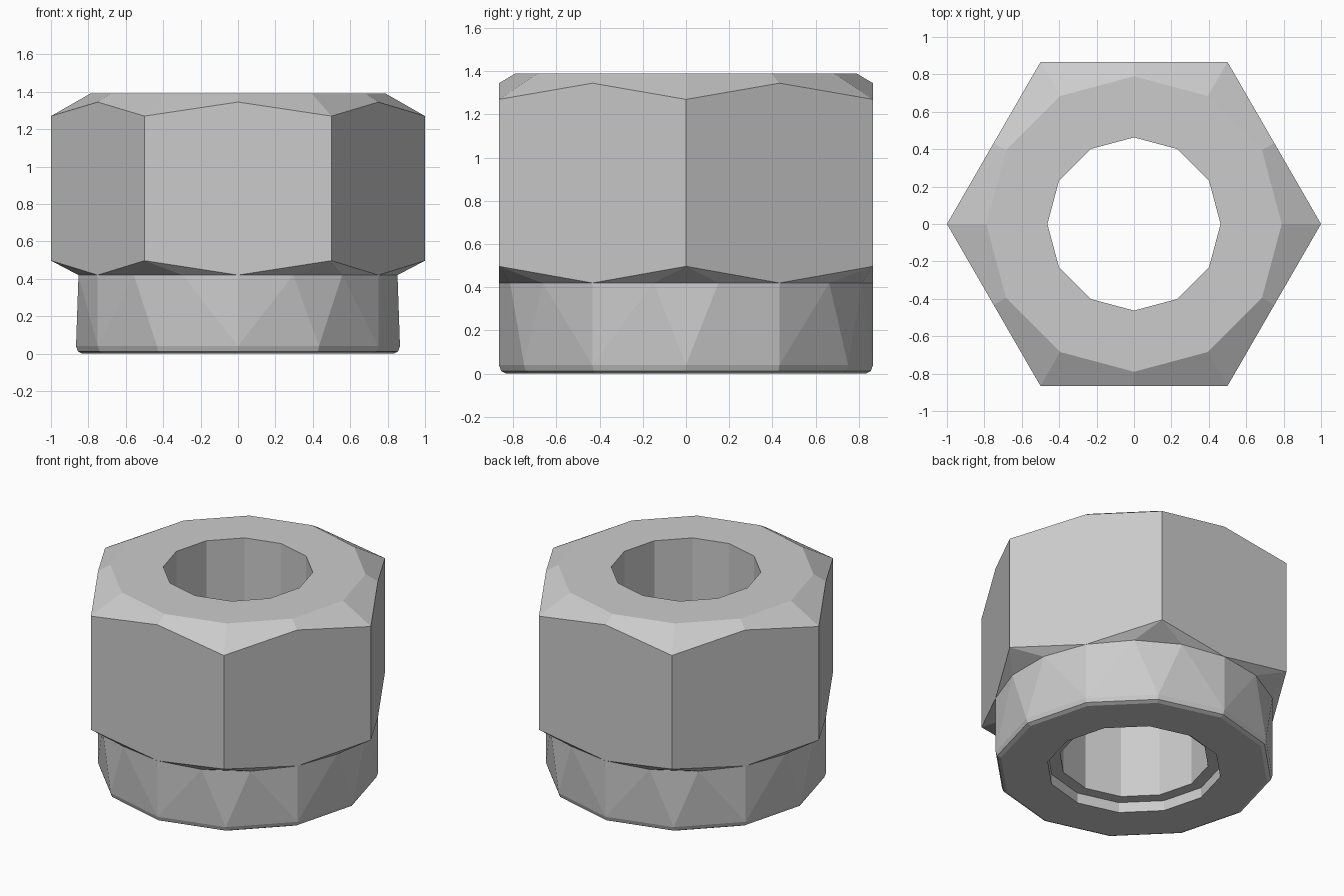
import bpy, bmesh
from math import cos, sin, radians

if "Cube" in bpy.data.objects:
    bpy.data.objects.remove(bpy.data.objects["Cube"])

bm = bmesh.new()
APOTHEM = cos(radians(30))


def ring(n, r, z, phase=0.0):
    """Ring of n vertices, first one at the phase angle in degrees."""
    angles = [radians(phase + 360 * i / n) for i in range(n)]
    return [bm.verts.new((r * cos(a), r * sin(a), z)) for a in angles]


def bridge(a, b):
    """Strip of quads between two rings of equal count."""
    n = len(a)
    for i in range(n):
        j = (i + 1) % n
        bm.faces.new((a[i], a[j], b[j], b[i]))


# Hex body: corner points and edge midpoints of the chamfer lines
top_corner = ring(6, 1.0, 1.27)
top_mid = ring(6, APOTHEM, 1.345, 30)
low_corner = ring(6, 1.0, 0.497)
# 18-sided neck and 12-sided collar below it
neck = ring(18, APOTHEM, 0.42, 10)
collar = ring(12, APOTHEM, 0.04)

for k in range(6):
    n = (k + 1) % 6
    # Flat hex side, with the neck meeting it at its middle
    bm.faces.new((low_corner[k], neck[(3 * k + 1) % 18], low_corner[n],
                  top_corner[n], top_mid[k], top_corner[k]))
    # Underside chamfer fan at each corner
    t = [neck[(3 * k - 2 + i) % 18] for i in range(4)]
    for i in range(3):
        bm.faces.new((low_corner[k], t[i], t[i + 1]))
    # Facets joining 18-sided neck to 12-sided collar
    b0, b1, b2 = (collar[(2 * k + i) % 12] for i in (-1, 0, 1))
    for tri in ((b0, t[1], t[0]), (b0, b1, t[1]), (b1, t[2], t[1]),
                (b1, b2, t[2]), (b2, t[3], t[2])):
        bm.faces.new(tri)

# Top chamfer, top face, bore, counterbore, base and rounded lower rim
top_outline = [v for pair in zip(top_corner, top_mid) for v in pair]
loops = [top_outline]
for r, z in ((0.79, 1.39), (0.463, 1.39), (0.463, 0.07), (0.54, 0.07),
             (0.54, 0.0), (0.832, 0.0), (0.856, 0.012)):
    loops.append(ring(12, r, z))
loops.append(collar)
for a, b in zip(loops, loops[1:]):
    bridge(a, b)

bmesh.ops.recalc_face_normals(bm, faces=bm.faces)
mesh = bpy.data.meshes.new("hex_nut")
bm.to_mesh(mesh)
bm.free()
nut = bpy.data.objects.new("hex_nut", mesh)
bpy.context.collection.objects.link(nut)
